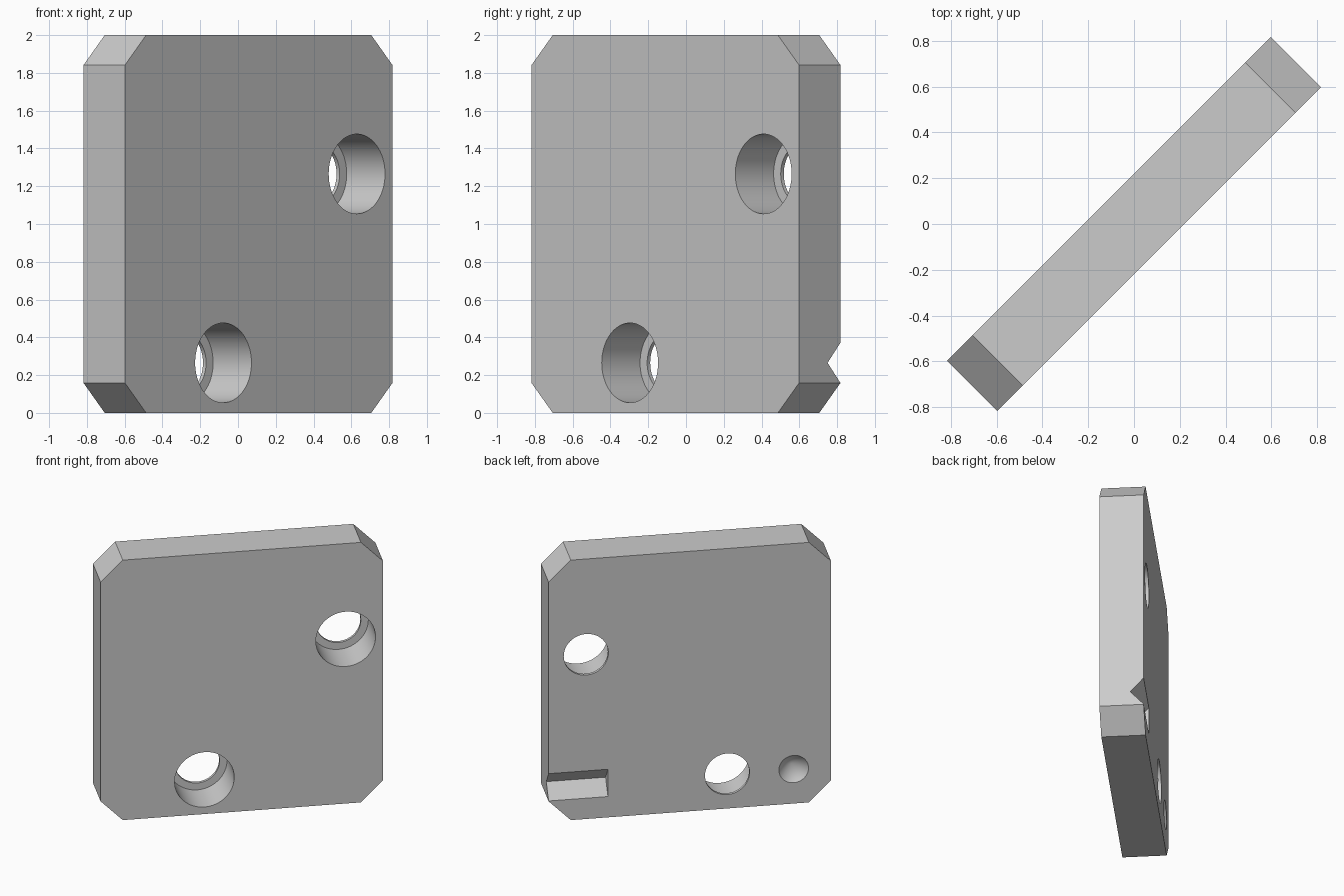
import bpy, bmesh, math
from mathutils import Vector

cube = bpy.data.objects.get("Cube")
if cube:
    bpy.data.objects.remove(cube, do_unlink=True)

HALF_T = 0.155     # half thickness of the plate
CHAMFER = 0.157    # corner cut
LOW, HIGH = 0.265, 1.265

grey = bpy.data.materials.new("light grey")
grey.use_nodes = True
grey.diffuse_color = (0.6, 0.6, 0.6, 1)
grey.node_tree.nodes["Principled BSDF"].inputs["Base Color"].default_value = (0.6, 0.6, 0.6, 1)


def prism(name, outline, sweep):
    """Extrude a flat outline along a vector into a solid."""
    bm = bmesh.new()
    face = bm.faces.new([bm.verts.new(p) for p in outline])
    result = bmesh.ops.extrude_face_region(bm, geom=[face], use_keep_orig=True)
    moved = [v for v in result["geom"] if isinstance(v, bmesh.types.BMVert)]
    bmesh.ops.translate(bm, verts=moved, vec=Vector(sweep))
    bmesh.ops.recalc_face_normals(bm, faces=bm.faces)
    mesh = bpy.data.meshes.new(name)
    bm.to_mesh(mesh)
    bm.free()
    mesh.materials.append(grey)
    obj = bpy.data.objects.new(name, mesh)
    bpy.context.collection.objects.link(obj)
    return obj


def round_cutter(name, x, z, y0, y1, r0, r1):
    """Round cutter running front to back, from y0 to y1."""
    bpy.ops.mesh.primitive_cone_add(vertices=64, radius1=r0, radius2=r1, depth=y1 - y0,
                                    location=(x, (y0 + y1) / 2, z),
                                    rotation=(-math.pi / 2, 0, 0))
    obj = bpy.context.object
    obj.name = name
    obj.data.materials.append(grey)
    return obj


# Plate with four cut corners
corners = []
a = 1 - CHAMFER
for sx, sz in ((1, 1), (-1, 1), (-1, -1), (1, -1)):
    pair = [(sx, a * sz), (sx * a, sz)]
    corners += pair if sx * sz > 0 else pair[::-1]
plate = prism("mounting_plate", [(x, -HALF_T, z + 1) for x, z in corners], (0, 2 * HALF_T, 0))

# Two counterbored holes, open wide at the front
cutters = []
for x, z in ((-0.265, LOW), (0.735, HIGH)):
    cutters.append(round_cutter("counterbore_cutter", x, z, -0.3, HALF_T - 0.023, 0.211, 0.211))
    cutters.append(round_cutter("through_hole_cutter", x, z, -0.25, 0.3, 0.158, 0.158))

# Conical dimple in the back
grow, depth, radius = 1.3, 0.095, 0.105
tip = HALF_T - depth
cutters.append(round_cutter("dimple_cutter", -0.735, LOW, tip, tip + depth * grow, 0, radius * grow))

# V groove in the back, running out of the side edge
groove = [(0.58, tip, LOW),
          (0.58, tip + depth * grow, LOW + radius * grow),
          (0.58, tip + depth * grow, LOW - radius * grow)]
cutters.append(prism("groove_cutter", groove, (0.6, 0, 0)))

# Cut the features
bpy.context.view_layer.update()
bpy.ops.object.select_all(action='DESELECT')
bpy.context.view_layer.objects.active = plate
plate.select_set(True)
for cutter in cutters:
    mod = plate.modifiers.new("cut", 'BOOLEAN')
    mod.operation = 'DIFFERENCE'
    mod.solver = 'EXACT'
    mod.object = cutter
    bpy.ops.object.modifier_apply(modifier=mod.name)
for cutter in cutters:
    bpy.data.objects.remove(cutter, do_unlink=True)

# Turn the plate to stand diagonally, with smooth bores and crisp edges
plate.rotation_euler.z = math.radians(45)
bpy.ops.object.shade_smooth_by_angle(angle=math.radians(30))
